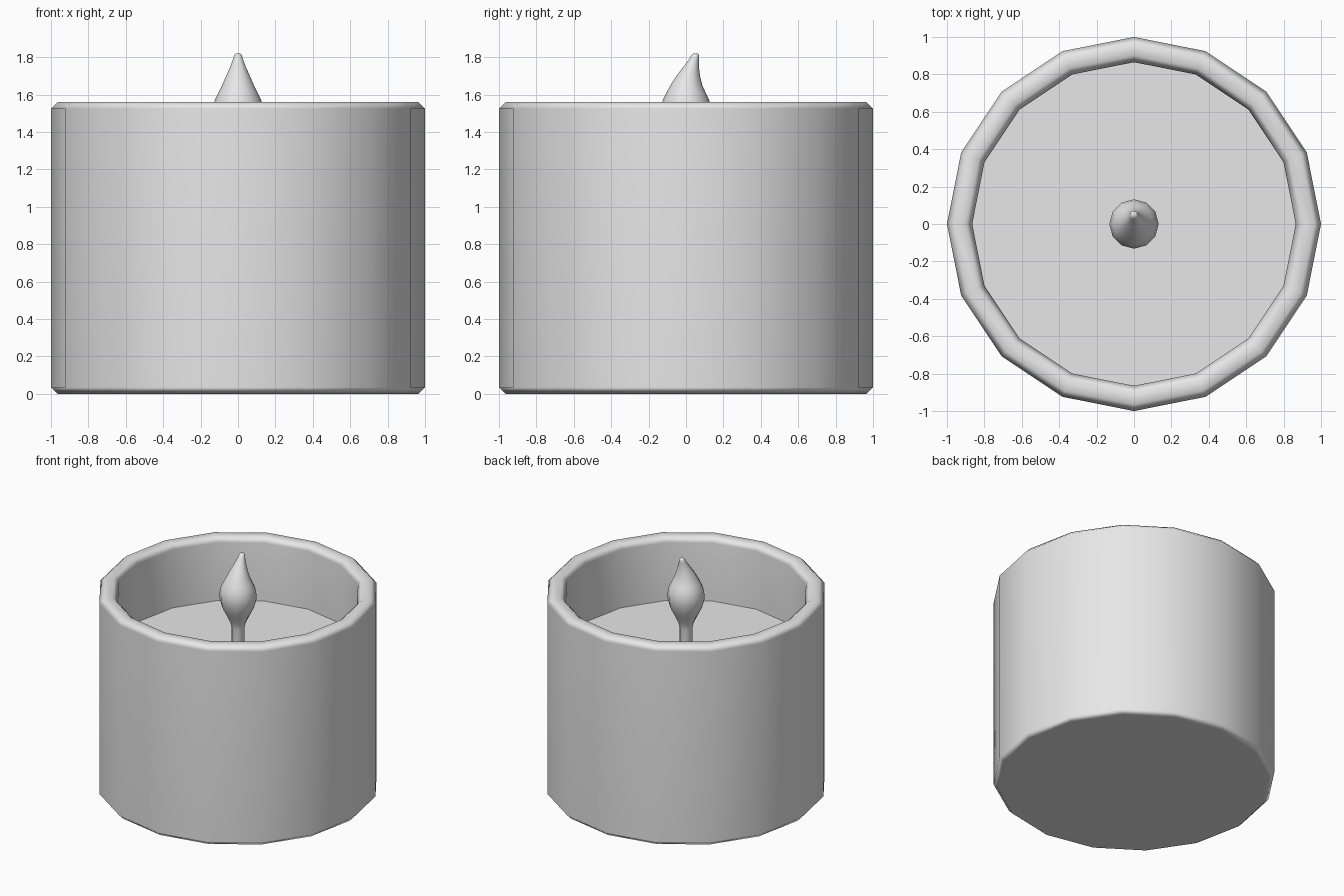
import bpy
import bmesh
import math

if "Cube" in bpy.data.objects:
    bpy.data.objects.remove(bpy.data.objects["Cube"], do_unlink=True)

# One plain grey for the whole candle
GREY = (0.8, 0.8, 0.8, 1.0)
grey = bpy.data.materials.new("plain grey")
grey.use_nodes = True
grey.diffuse_color = GREY
grey.node_tree.nodes["Principled BSDF"].inputs["Base Color"].default_value = GREY


def loft(name, rings, sides, cap_start=False, cap_end=False):
    """Skin a stack of circles given as (radius, height, y offset)."""
    bm = bmesh.new()
    loops = []
    for radius, z, shift in rings:
        angles = [2 * math.pi * i / sides for i in range(sides)]
        loops.append([bm.verts.new((radius * math.cos(a), radius * math.sin(a) + shift, z))
                      for a in angles])
    for low, high in zip(loops, loops[1:]):
        for i in range(sides):
            j = (i + 1) % sides
            bm.faces.new((low[i], low[j], high[j], high[i]))
    if cap_start:
        bm.faces.new(loops[0][::-1])
    if cap_end:
        bm.faces.new(loops[-1])
    mesh = bpy.data.meshes.new(name)
    bm.to_mesh(mesh)
    bm.free()
    mesh.materials.append(grey)
    obj = bpy.data.objects.new(name, mesh)
    bpy.context.collection.objects.link(obj)
    bpy.ops.object.select_all(action='DESELECT')
    obj.select_set(True)
    bpy.context.view_layer.objects.active = obj
    bpy.ops.object.shade_smooth_by_angle(angle=math.radians(60))
    return obj


SIDES = 16
HEIGHT = 1.56
OUTER, INNER = 1.0, 0.865
BEVEL = 0.035
WAX_LEVEL = 1.07

# Cup: bevelled foot, outer wall, bevelled rim, inner wall
cup = loft("cup", [
    (OUTER - BEVEL, 0, 0),
    (OUTER, BEVEL, 0),
    (OUTER, HEIGHT - BEVEL, 0),
    (OUTER - BEVEL, HEIGHT, 0),
    (INNER + BEVEL, HEIGHT, 0),
    (INNER, HEIGHT - BEVEL, 0),
    (INNER, WAX_LEVEL, 0),
], SIDES, cap_start=True)
weighted = cup.modifiers.new("even shading", 'WEIGHTED_NORMAL')
weighted.keep_sharp = True

# Wax surface filling the cup
loft("wax", [(INNER, WAX_LEVEL, 0)], SIDES, cap_end=True)

# Wick flowing into a flame whose tip leans back
loft("wick_and_flame", [
    (0.046, WAX_LEVEL, 0),
    (0.046, 1.26, 0),
    (0.056, 1.30, 0),
    (0.085, 1.36, 0),
    (0.115, 1.42, 0),
    (0.131, 1.48, 0),
    (0.132, 1.52, 0),
    (0.124, 1.57, 0),
    (0.105, 1.61, 0),
    (0.085, 1.65, 0.002),
    (0.063, 1.70, 0.012),
    (0.041, 1.75, 0.028),
    (0.026, 1.79, 0.043),
    (0.021, 1.81, 0.049),
    (0.012, 1.82, 0.052),
], 12, cap_end=True)
